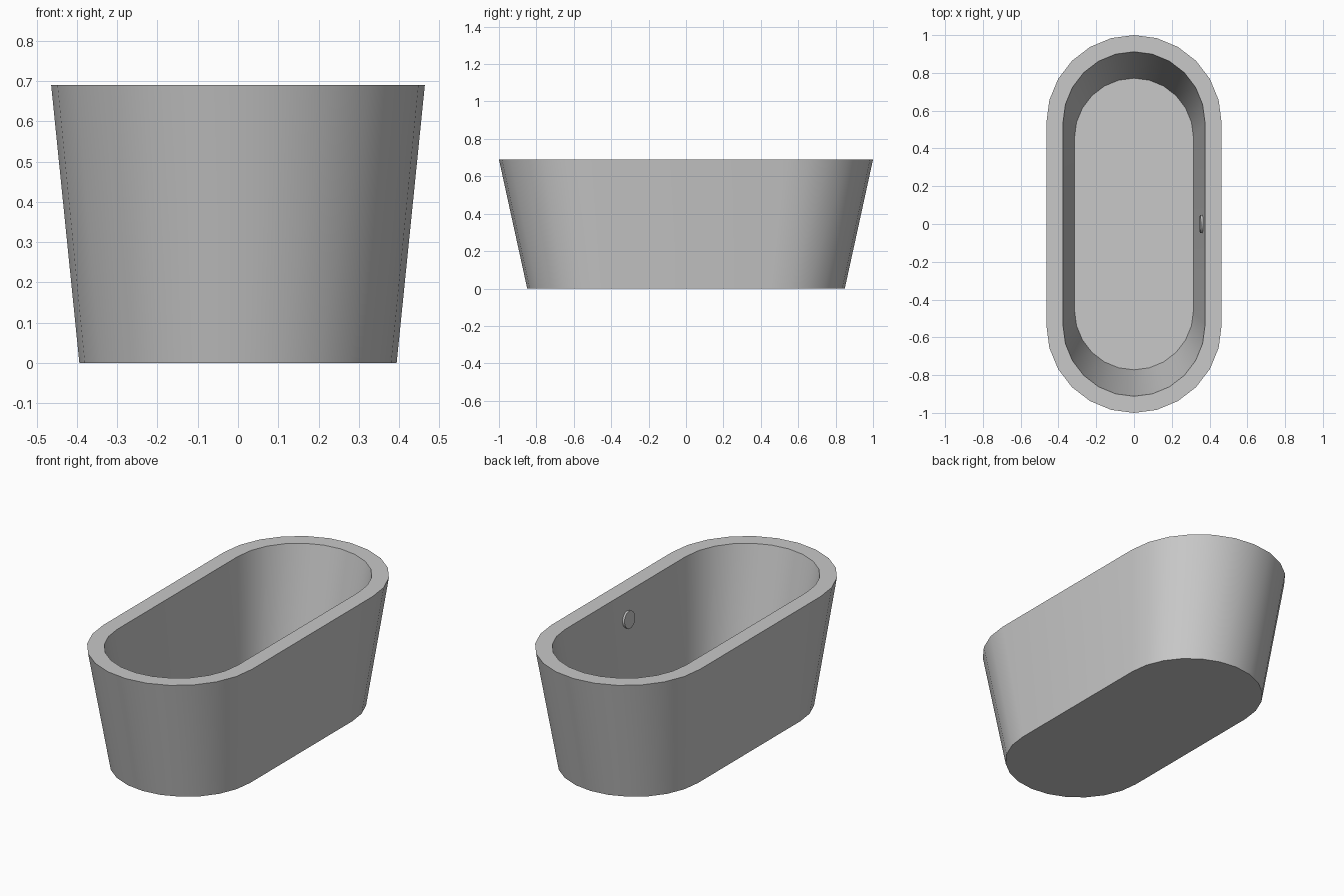
import bpy, bmesh, math
from mathutils import Vector

cube = bpy.data.objects.get("Cube")
if cube:
    bpy.data.objects.remove(cube, do_unlink=True)

# Single plain grey material
grey = bpy.data.materials.new("light grey")
grey.use_nodes = True
colour = (0.58, 0.58, 0.58, 1.0)
grey.diffuse_color = colour
grey.node_tree.nodes["Principled BSDF"].inputs["Base Color"].default_value = colour

HEIGHT, FLOOR = 0.69, 0.07
INNER_TOP, INNER_BOTTOM = 0.376, 0.315   # half widths of the basin


def finish(obj):
    obj.data.materials.append(grey)
    bpy.ops.object.select_all(action="DESELECT")
    obj.select_set(True)
    bpy.context.view_layer.objects.active = obj
    bpy.ops.object.shade_smooth_by_angle(angle=math.radians(30))


def stadium(half_width, half_length, z, steps=12):
    """Outline with two straight sides and two half-round ends."""
    straight = half_length - half_width
    points = []
    for end in (0, 1):
        for i in range(steps + 1):
            a = math.pi * (end + i / steps)
            y = half_width * math.sin(a) + (straight if end == 0 else -straight)
            points.append((half_width * math.cos(a), y, z))
    return points


def disc(name, location, radius, depth, axis):
    """Thin round plate facing along the axis."""
    turn = Vector(axis).to_track_quat("Z", "Y").to_euler()
    bpy.ops.mesh.primitive_cylinder_add(vertices=32, radius=radius, depth=depth,
                                        location=location, rotation=turn)
    obj = bpy.context.object
    obj.name = name
    finish(obj)


# Tub shell: outer wall, flat rim, inner wall and floor from four outlines
sections = [(0.394, 0.849, 0.0), (0.464, 1.0, HEIGHT),
            (INNER_TOP, 0.912, HEIGHT), (INNER_BOTTOM, 0.772, FLOOR)]
bm = bmesh.new()
rings = [[bm.verts.new(p) for p in stadium(*s)] for s in sections]
for low, high in zip(rings, rings[1:]):
    n = len(low)
    for i in range(n):
        j = (i + 1) % n
        bm.faces.new((low[i], low[j], high[j], high[i]))
bm.faces.new(rings[0][::-1])
bm.faces.new(rings[-1])
bmesh.ops.recalc_face_normals(bm, faces=bm.faces)
mesh = bpy.data.meshes.new("bathtub_shell")
bm.to_mesh(mesh)
bm.free()
tub = bpy.data.objects.new("bathtub_shell", mesh)
bpy.context.collection.objects.link(tub)
finish(tub)

# Drain cover on the floor
disc("drain_cover", (0.13, 0, FLOOR), 0.034, 0.01, (0, 0, 1))

# Overflow cover lying against the sloping left wall
slope = (INNER_TOP - INNER_BOTTOM) / (HEIGHT - FLOOR)
z = 0.545
wall_x = INNER_TOP - slope * (HEIGHT - z)
disc("overflow_cover", (wall_x - 0.004, 0, z), 0.047, 0.016, (-1, 0, slope))
